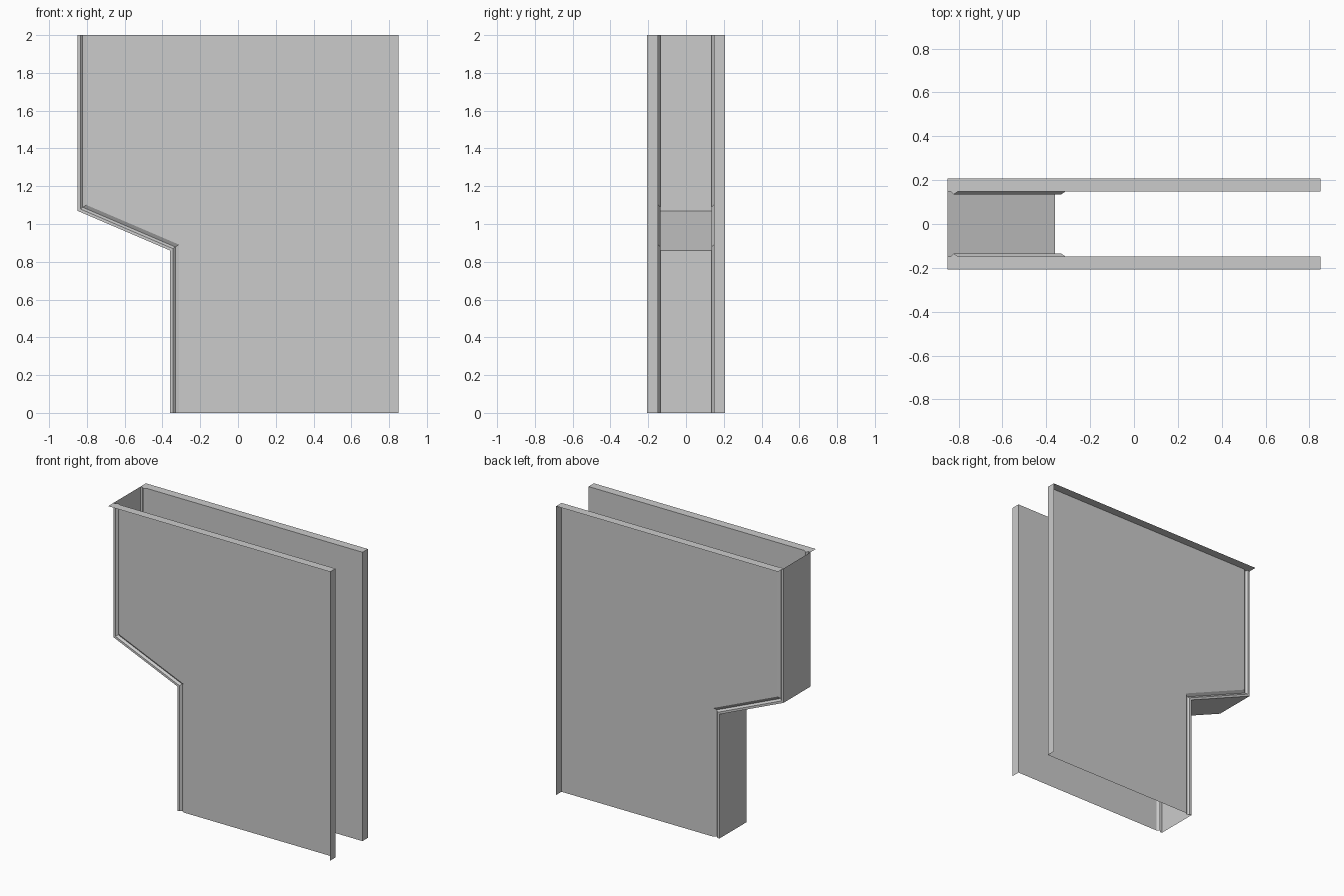
import bpy, bmesh
from mathutils import Vector

if "Cube" in bpy.data.objects:
    bpy.data.objects.remove(bpy.data.objects["Cube"])

PATH = [(-0.85, 2.0), (-0.85, 1.07), (-0.36, 0.86), (-0.36, 0.0)]
RIGHT, TOP = 0.85, 2.0
FACE, LIP = 0.148, 0.207
# (inset from the stepped edge, half depth): shallow V groove beside the edge
GROOVE = [(0.0, FACE), (0.015, FACE), (0.028, 0.135), (0.047, FACE)]


def inset(d):
    """Stepped edge line moved inward by d, with mitred corners."""
    (x0, _), (_, z1), (x2, z2), _ = PATH
    run = Vector((x2 - x0, z2 - z1))
    lift = d * run.length / run.x
    slope = run.y / run.x
    a, b = z1 + lift + slope * d, z2 + lift + slope * d
    return [(x0 + d, TOP), (x0 + d, a), (x2 + d, b), (x2 + d, 0.0)]


def make(name, polys):
    mesh = bpy.data.meshes.new(name)
    bm = bmesh.new()
    for pts in polys:
        bm.faces.new([bm.verts.new(p) for p in pts])
    bmesh.ops.remove_doubles(bm, verts=bm.verts, dist=1e-5)
    bmesh.ops.recalc_face_normals(bm, faces=bm.faces)
    bm.to_mesh(mesh)
    bm.free()
    ob = bpy.data.objects.new(name, mesh)
    bpy.context.collection.objects.link(ob)
    return ob


def strips(row_a, row_b):
    return [(row_a[i], row_a[i + 1], row_b[i + 1], row_b[i])
            for i in range(len(row_a) - 1)]


def row(d, y):
    return [(x, y, z) for x, z in inset(d)]


# stepped edge wall joining the two sides
make("stepped_edge_wall", strips(row(0, -FACE), row(0, FACE)))

for side, s in (("front", -1), ("back", 1)):
    # grooved trim along the stepped edge
    rows = [row(d, s * y) for d, y in GROOVE]
    trim = []
    for a, b in zip(rows, rows[1:]):
        trim += strips(a, b)
    make(side + "_groove_trim", trim)

    # thin side panel
    make(side + "_panel", [rows[-1] + [(RIGHT, s * FACE, 0), (RIGHT, s * FACE, TOP)]])

    # outward lips along the top and the far end
    top = [r[0] for r in rows] + [(RIGHT, s * FACE, TOP), (RIGHT, s * LIP, TOP),
                                  (PATH[0][0], s * LIP, TOP)]
    end = [(RIGHT, s * FACE, 0), (RIGHT, s * LIP, 0),
           (RIGHT, s * LIP, TOP), (RIGHT, s * FACE, TOP)]
    make(side + "_outer_lip", [top, end])
